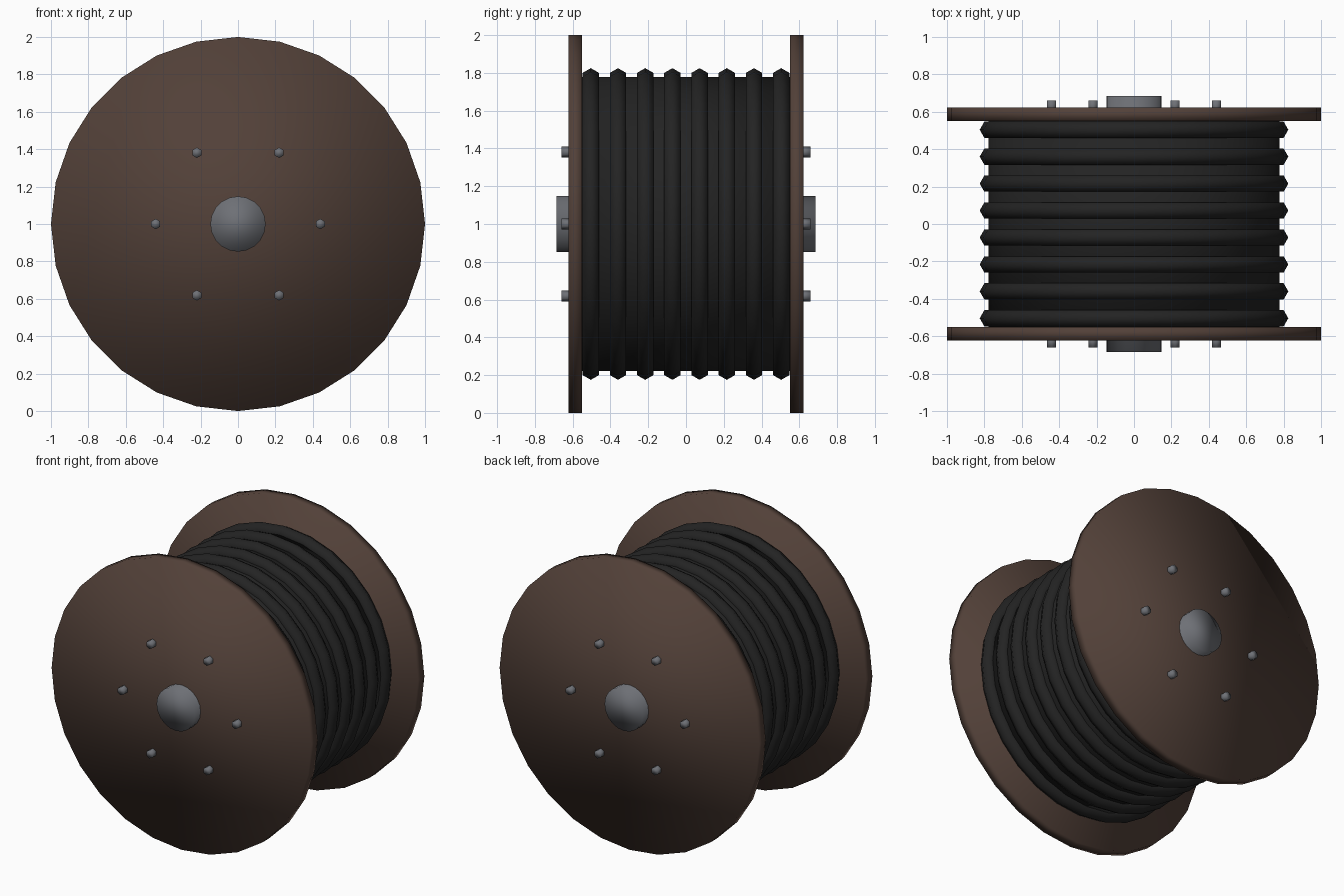
import bpy, math
from mathutils import Matrix

if "Cube" in bpy.data.objects:
    bpy.data.objects.remove(bpy.data.objects["Cube"])

SIDES = 28
CENTRE_Z = 1.0
ALONG_Y = (math.pi / 2, 0, 0)


def material(name, rgb):
    m = bpy.data.materials.new(name)
    m.diffuse_color = (*rgb, 1)
    m.use_nodes = True
    m.node_tree.nodes["Principled BSDF"].inputs["Base Color"].default_value = m.diffuse_color
    return m


BROWN = material("brown wood", (0.085, 0.052, 0.040))
BLACK = material("black cable", (0.017, 0.017, 0.017))
GREY = material("grey metal", (0.155, 0.162, 0.180))


def finish(name, mat):
    ob = bpy.context.object
    ob.name = name
    ob.data.materials.append(mat)
    bpy.ops.object.shade_smooth()
    return ob


def cylinder(name, mat, radius, y0, y1, sides, x=0.0, z=CENTRE_Z):
    bpy.ops.mesh.primitive_cylinder_add(
        vertices=sides, radius=radius, depth=abs(y1 - y0),
        location=(x, (y0 + y1) / 2, z), rotation=ALONG_Y)
    return finish(name, mat)


# Drum core between the flanges
cylinder("drum", BLACK, 0.777, -0.56, 0.56, SIDES)

# Axle through both flanges
cylinder("axle", GREY, 0.148, -0.685, 0.685, 20)

# Flanges and their rings of bolts
for side, s in (("front", -1), ("back", 1)):
    cylinder(f"{side}_flange", BROWN, 1.0, s * 0.55, s * 0.622, SIDES)
    for i in range(6):
        a = math.radians(60 * i)
        cylinder(f"{side}_bolt_{i + 1}", GREY, 0.028, s * 0.60, s * 0.66, 6,
                 0.44 * math.cos(a), CENTRE_Z + 0.44 * math.sin(a))

# Eight turns of cable, hexagonal in section
for i in range(8):
    bpy.ops.mesh.primitive_torus_add(
        major_segments=SIDES, minor_segments=6,
        major_radius=0.775, minor_radius=0.05,
        location=(0, -0.504 + i * 0.144, CENTRE_Z), rotation=ALONG_Y)
    finish(f"cable_turn_{i + 1}", BLACK)
